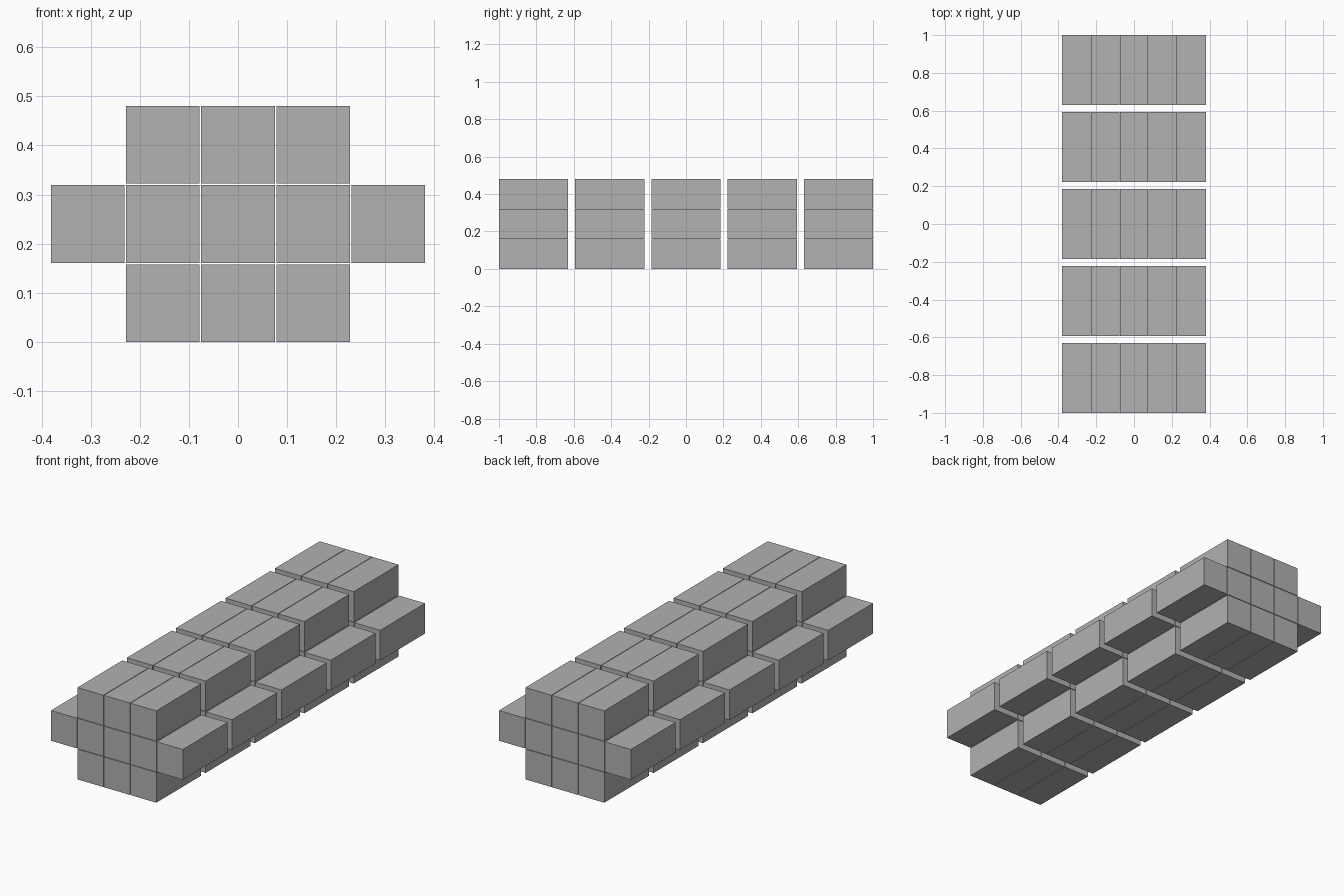
import bpy

if "Cube" in bpy.data.objects:
    bpy.data.objects.remove(bpy.data.objects["Cube"])

# One plain grey for every block
grey = bpy.data.materials.new("grey")
grey.diffuse_color = (0.445, 0.445, 0.445, 1)
grey.use_nodes = True
grey.node_tree.nodes["Principled BSDF"].inputs["Base Color"].default_value = grey.diffuse_color

W, D, H = 0.15, 0.37, 0.158            # block size
PX, PY, PZ = 0.153, 0.4075, 0.161      # spacing, leaving narrow gaps


def block(name, x, y, z):
    bpy.ops.mesh.primitive_cube_add(size=1, location=(x, y, z))
    ob = bpy.context.object
    ob.name = name
    ob.scale = (W, D, H)
    bpy.ops.object.transform_apply(location=False, rotation=False, scale=True)
    ob.data.materials.append(grey)


# Three layers: three columns at bottom and top, five in the middle
layers = [("bottom_block", 1), ("middle_block", 2), ("top_block", 1)]
for k, (name, reach) in enumerate(layers):
    for i in range(-reach, reach + 1):
        for j in range(-2, 3):
            block(name, i * PX, j * PY, H / 2 + k * PZ)
